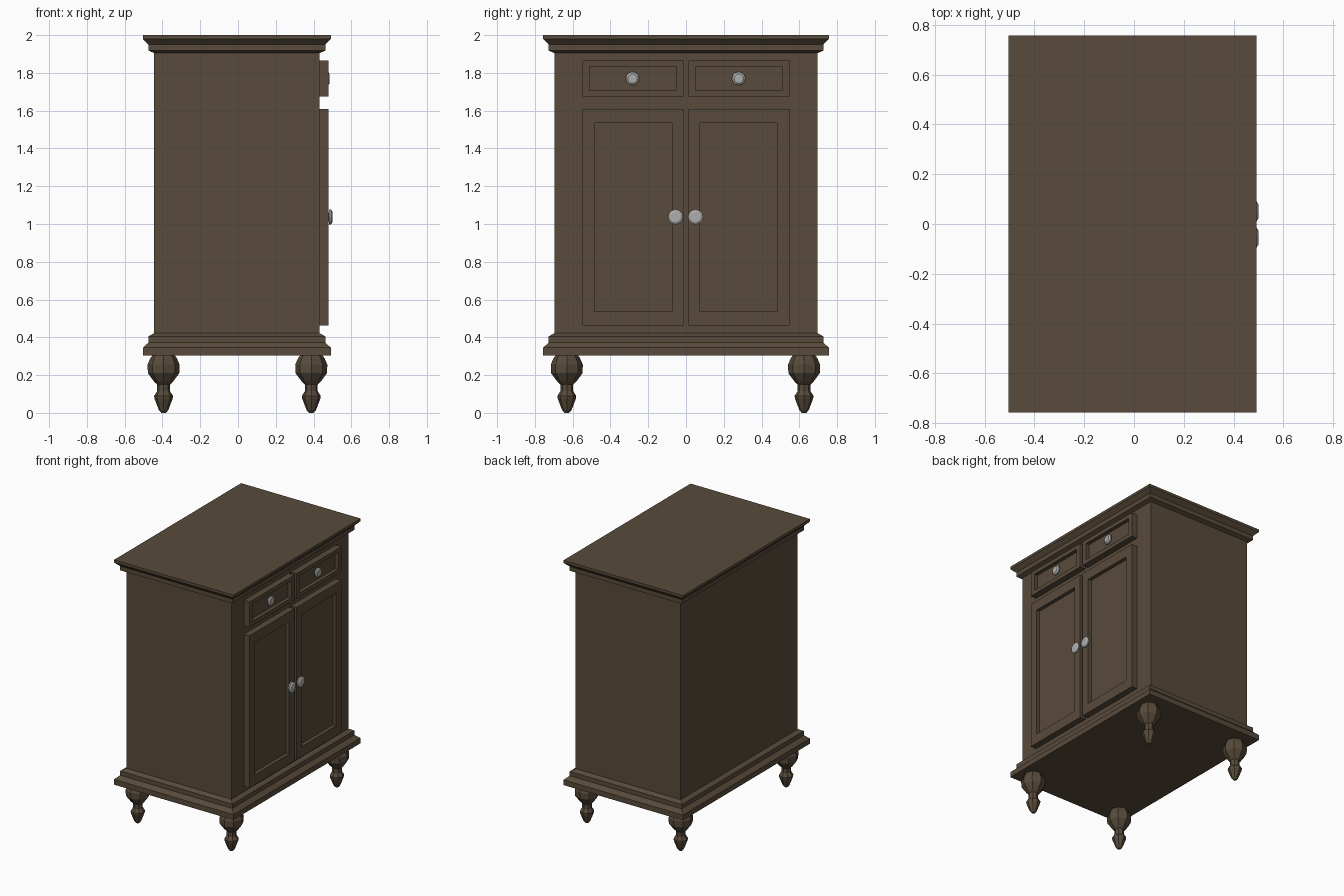
import bpy, bmesh, math
from mathutils import Matrix

if "Cube" in bpy.data.objects:
    bpy.data.objects.remove(bpy.data.objects["Cube"])


def material(name, rgb):
    m = bpy.data.materials.new(name)
    m.diffuse_color = (*rgb, 1)
    m.use_nodes = True
    m.node_tree.nodes["Principled BSDF"].inputs["Base Color"].default_value = m.diffuse_color
    return m


WOOD = material("dark_wood", (0.098, 0.07, 0.043))
METAL = material("grey_metal", (0.42, 0.42, 0.42))


def finish(bm, name, mat):
    bmesh.ops.recalc_face_normals(bm, faces=bm.faces)
    me = bpy.data.meshes.new(name)
    bm.to_mesh(me)
    bm.free()
    me.materials.append(mat)
    ob = bpy.data.objects.new(name, me)
    bpy.context.collection.objects.link(ob)
    return ob


def loft(name, rings, mat, matrix=Matrix()):
    """Skin a stack of equal-length point rings and cap both ends."""
    bm = bmesh.new()
    loops = [[bm.verts.new(matrix @ Matrix.Translation(p).translation) for p in r] for r in rings]
    for a, b in zip(loops, loops[1:]):
        for i in range(len(a)):
            j = (i + 1) % len(a)
            bm.faces.new((a[i], a[j], b[j], b[i]))
    bm.faces.new(loops[0])
    bm.faces.new(loops[-1])
    return finish(bm, name, mat)


def lathe(name, profile, sides, mat, matrix):
    """Turn a (radius, height) profile about local z."""
    angles = [2 * math.pi * i / sides for i in range(sides)]
    rings = [[(r * math.cos(a), r * math.sin(a), z) for a in angles] for r, z in profile]
    return loft(name, rings, mat, matrix)


# Carcass with stepped base and cornice mouldings: (overhang, height)
CX = -0.006
moulding = [(0.06, 0.305), (0.06, 0.345), (0.03, 0.372), (0.03, 0.405), (0.0, 0.422),
            (0.0, 1.905), (0.03, 1.918), (0.03, 1.95), (0.06, 1.98), (0.06, 2.0)]
rings = []
for o, z in moulding:
    hx, hy = 0.438 + o, 0.697 + o
    rings.append([(CX - hx, -hy, z), (CX + hx, -hy, z), (CX + hx, hy, z), (CX - hx, hy, z)])
loft("cabinet_body", rings, WOOD)

# Turned feet
leg_profile = [(0.012, 0.0), (0.025, 0.015), (0.048, 0.075), (0.05, 0.09), (0.034, 0.115),
               (0.034, 0.15), (0.05, 0.165), (0.083, 0.21), (0.085, 0.255), (0.07, 0.29), (0.055, 0.31)]
for sx in (-1, 1):
    for sy in (-1, 1):
        name = ("front_" if sx > 0 else "back_") + "leg"
        lathe(name, leg_profile, 8, WOOD, Matrix.Translation((0.391 * sx - 0.003, 0.628 * sy - 0.003, 0)))


def panel(name, s, outer, inner):
    """Raised slab on the +x face with a recessed centre field."""
    def rect(x, b):
        y0, y1, z0, z1 = b
        return [(x, s * y0, z0), (x, s * y1, z0), (x, s * y1, z1), (x, s * y0, z1)]
    loft(name, [rect(0.42, outer), rect(0.48, outer), rect(0.48, inner), rect(0.452, inner)], WOOD)


# Doors, drawers and their knobs, mirrored left and right
knob_profile = [(0.4, 0.0), (0.4, 0.45), (1.0, 0.55), (1.0, 0.8), (0.7, 1.0)]


def knob(name, x0, x1, y, z, r):
    m = Matrix.Translation((x0, y, z)) @ Matrix.Rotation(math.pi / 2, 4, 'Y')
    lathe(name, [(r * a, (x1 - x0) * h) for a, h in knob_profile], 12, METAL, m)


for s in (-1, 1):
    panel("door", s, (0.012, 0.548, 0.463, 1.61), (0.075, 0.485, 0.538, 1.536))
    panel("drawer_front", s, (0.012, 0.548, 1.675, 1.865), (0.05, 0.51, 1.706, 1.835))
    knob("door_knob", 0.462, 0.5, 0.053 * s - 0.002, 1.037, 0.04)
    knob("drawer_knob", 0.445, 0.485, 0.281 * s - 0.002, 1.77, 0.036)
